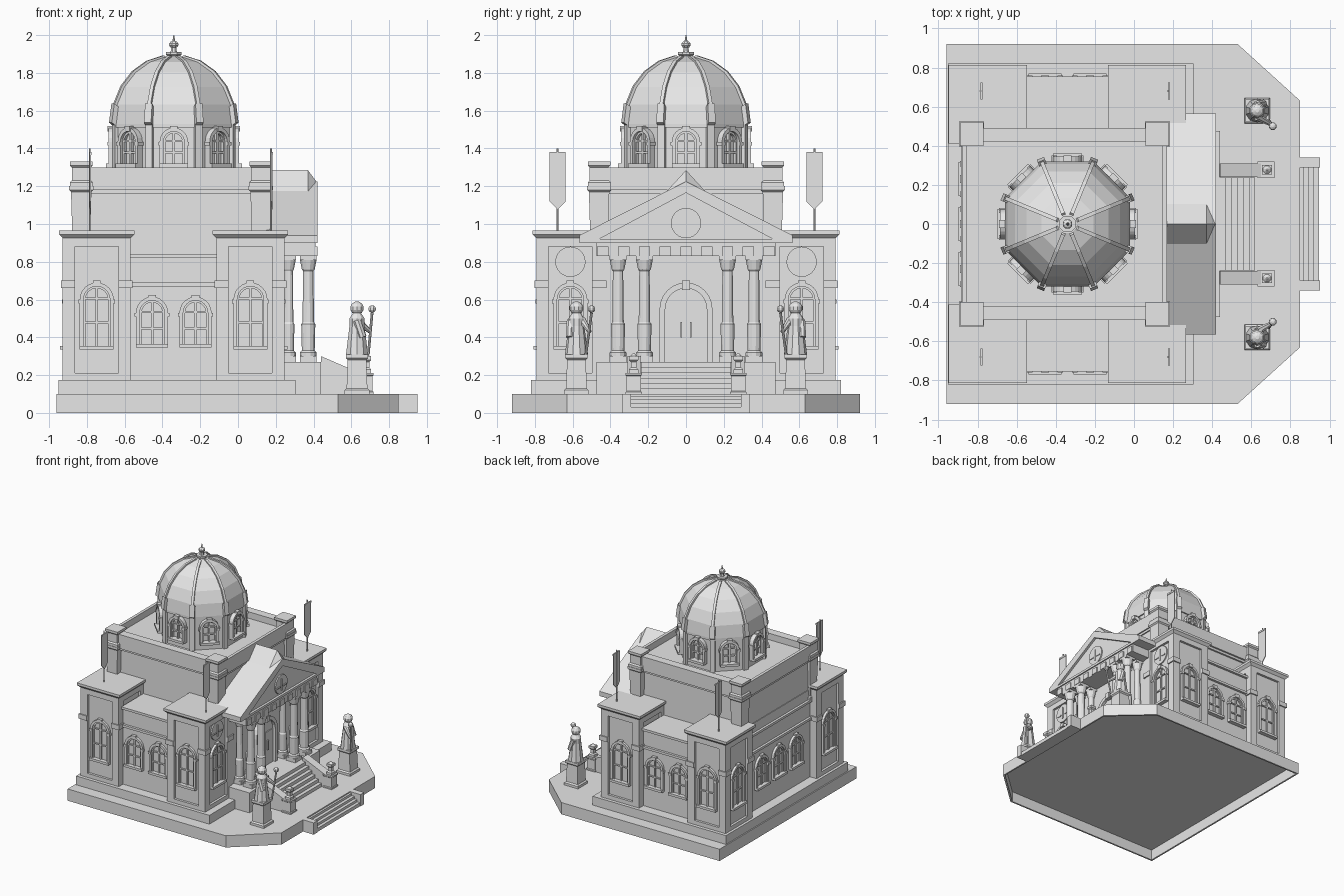
import bpy, bmesh
from math import pi, sin, cos
from mathutils import Matrix, Vector

cube = bpy.data.objects.get("Cube")
if cube:
    bpy.data.objects.remove(cube)
GREY = (.8, .8, .8, 1)
stone = bpy.data.materials.new("pale_stone")
stone.use_nodes = True
stone.diffuse_color = GREY
stone.node_tree.nodes["Principled BSDF"].inputs["Base Color"].default_value = GREY

# Shared levels and widths
TERRACE, PLINTH, FLOOR, BAND = .1, .175, .27, .68
WALL_TOP, ENTABLATURE, PEDIMENT, TOWER_TOP = .84, .83, .92, .965
CORNICE, PARAPET, DRUM_TOP, DOME_TOP = 1.18, 1.3, 1.53, 1.89
BODY_HALF, PORTICO_HALF, PORTICO_WALL, PORTICO_END = .46, .475, .24, .42
TOWER_HALF, TOWER_Y, DOME_X, DOME_R, DRUM_R = .18, .612, -.34, .32, .31
TRIM = .02
SIDES = (-1, 1)
# Profiles lie in (y, z) and are extruded along x; this frame turns them sideways
UPRIGHT = Matrix.Identity(4)
SIDEWAYS = Matrix([[0, 1, 0, 0], [1, 0, 0, 0], [0, 0, 1, 0], [0, 0, 0, 1]])

def facing(x, y, angle=0):
    return Matrix.Translation((x, y, 0)) @ Matrix.Rotation(angle, 4, 'Z')

def loft(name, loops, frame=UPRIGHT):
    """Join loops of points into one closed solid."""
    bm = bmesh.new()
    rings = [[bm.verts.new(point) for point in loop] for loop in loops]
    for low, high in zip(rings, rings[1:]):
        for i in range(len(low)):
            bm.faces.new((low[i - 1], low[i], high[i], high[i - 1]))
    bm.faces.new(rings[0])
    bm.faces.new(rings[-1])
    bm.transform(frame)
    bmesh.ops.recalc_face_normals(bm, faces=bm.faces)
    mesh = bpy.data.meshes.new(name)
    bm.to_mesh(mesh)
    bm.free()
    mesh.materials.append(stone)
    bpy.context.collection.objects.link(bpy.data.objects.new(name, mesh))

def prism(name, points, start, end, frame=UPRIGHT):
    loft(name, [[(x, y, z) for y, z in points] for x in (start, end)], frame)

def box(name, x0, x1, y0, y1, z0, z1, frame=UPRIGHT):
    prism(name, [(y0, z0), (y1, z0), (y1, z1), (y0, z1)], x0, x1, frame)

def slab(name, x0, x1, half, z0, z1, frame=UPRIGHT):
    box(name, x0, x1, -half, half, z0, z1, frame)

def lathe(name, profile, frame, sides=8):
    """Turn (flat radius, height) pairs into a regular many-sided solid."""
    turns = [(2 * i + 1) * pi / sides for i in range(sides)]
    grow = 1 / cos(pi / sides)
    loft(name, [[(r * grow * cos(t), r * grow * sin(t), z) for t in turns] for r, z in profile], frame)

def pillar(name, x, y, r, z0, z1, sides=4, taper=1, lip=.01):
    """Shaft with a moulded foot and head."""
    top = r * taper
    lathe(name, [(r + lip, z0), (r + lip, z0 + 2 * lip), (r, z0 + 3 * lip), (top, z1 - 3 * lip),
                 (top + lip, z1 - 2 * lip), (top + lip, z1)], facing(x, y), sides)

def ball(name, x, y, z, r, height, sides=8):
    steps = [pi * (i + .5) / 6 - pi / 2 for i in range(6)]
    lathe(name, [(r * cos(a), z + height * sin(a)) for a in steps], facing(x, y), sides)

def rod(name, start, end, r0, r1):
    way = Vector(end) - Vector(start)
    turn = way.to_track_quat('Z', 'Y').to_matrix().to_4x4()
    lathe(name, [(r0, 0), (r1, way.length)], Matrix.Translation(start) @ turn)

def arc(r, height, count, sweep):
    return [(r * cos(sweep * i / count), height + r * sin(sweep * i / count)) for i in range(count + 1)]

def arch(width, z0, z1):
    r = width / 2
    return [(r, z0)] + arc(r, z1 - r, 12, pi) + [(-r, z0)]

def arch_frame(name, frame, d, width, z0, z1, border, depth):
    inner = arch(width - 2 * border, z0, z1 - border)
    prism(name, arch(width, z0, z1) + inner[::-1], d, d + depth, frame)

def window(frame, d, width, z0, z1, depth=.02):
    r = width / 2
    spring, glass, front = z1 - r, d + depth / 2, d + depth + TRIM / 4
    arch_frame("window_frame", frame, d, width, z0, z1, TRIM, depth)
    arch_frame("window_sash", frame, d, width - 2 * TRIM, z0, z1 - TRIM, TRIM / 2, depth / 2)
    slab("window_mullion", d, glass, TRIM / 3, z0, z1 - TRIM, frame)
    for z in (spring, (spring + z0) / 2):
        slab("window_bar", d, glass, r - TRIM, z, z + TRIM / 2, frame)
    slab("window_sill", d, front + TRIM / 2, r, z0 - TRIM / 2, z0 + TRIM / 2, frame)
    slab("window_keystone", d, front, TRIM, z1 - TRIM, z1 + TRIM / 2, frame)
    for s in SIDES:
        box("window_impost", d, front, s * (r - TRIM), s * (r + TRIM / 3), spring - TRIM, spring, frame)

def emblem(frame, d, z):
    face = d + TRIM / 2
    relief = face + TRIM / 3
    prism("emblem_disc", arc(.08, z, 24, 2 * pi)[1:], d, face, frame)
    slab("emblem_post", face, relief, TRIM / 4, z - .05, z + .05, frame)
    for s in SIDES:
        box("emblem_pan", face, relief, s * TRIM, s * 3 * TRIM, z - TRIM, z - TRIM / 2, frame)

# Hollow terrace with clipped corners, then steps and plinth
edge = [(-.96, .92), (.53, .92), (.85, .63)]
outline = edge + [(x, -y) for x, y in edge[::-1]]
loft("terrace", [[(x * k, y * k, z) for x, y in outline] for k, z in
                 ((.985, TERRACE - TRIM / 2), (.985, 0), (1, 0), (1, TERRACE))])
for i in range(4):
    slab("terrace_step", .84, .945 - .026 * i, .29, 0, .03 + i * TRIM)
slab("plinth", -.95, .305, .82, TERRACE, PLINTH)
slab("portico_floor", .2, .44, PORTICO_HALF, TERRACE, FLOOR)
rise = (FLOOR - TERRACE) / 6
for i in range(6):
    slab("stair", .4, .62 - .03 * i, PORTICO_HALF / 2, TERRACE, TERRACE + rise * (i + 1))

# Main body, side walls and back wall
slab("main_body", -.865, PORTICO_WALL, BODY_HALF, PLINTH, PEDIMENT)
side_walls = [(facing(DOME_X, 0, s * pi / 2), .735, .23, (-.115, .115)) for s in SIDES]
back_wall = (facing(0, 0, pi), .865, .44, (-.23, 0, .23))
for frame, d, half, places in side_walls + [back_wall]:
    slab("wall", .4, d, half, PLINTH, WALL_TOP, frame)
    slab("wall_coping", .4, d + TRIM, half, WALL_TOP - TRIM, WALL_TOP, frame)
    slab("wall_band", d, d + TRIM, half, BAND - TRIM / 2, BAND + TRIM / 2, frame)
    for place in places:
        window(frame @ Matrix.Translation((0, place, 0)), d, .17, .355, .615)

def tower(x, s):
    y = s * TOWER_Y
    core, rim = TOWER_HALF - TRIM, TOWER_HALF + TRIM
    lathe("tower", [(core, PLINTH), (core, TOWER_TOP)], facing(x, y), 4)
    lathe("tower_cap", [(TOWER_HALF, TOWER_TOP - 2 * TRIM), (rim, TOWER_TOP - TRIM), (rim, TOWER_TOP)],
          facing(x, y), 4)
    # Raised border round each recessed panel
    for k in range(4):
        frame = facing(x, y, k * pi / 2)
        slab("panel_foot", core, TOWER_HALF, TOWER_HALF, PLINTH, .21, frame)
        slab("panel_head", core, TOWER_HALF, TOWER_HALF, .88, TOWER_TOP - TRIM, frame)
        for e in SIDES:
            corner, reveal = e * TOWER_HALF, e * .115
            box("panel_side", core, TOWER_HALF, reveal, corner, PLINTH, TOWER_TOP - TRIM, frame)
            box("tower_band", core, TOWER_HALF + TRIM / 2, reveal, corner + e * TRIM / 2,
                BAND - TRIM, BAND + TRIM, frame)
    for angle in (s * pi / 2, pi if x < 0 else 0):
        window(facing(x, y, angle), core, TOWER_HALF, .345, .69)
    if x > 0:
        emblem(facing(x, y), core, .8)

def banner(x, y):
    half, foot, head = .043, 1.12, 1.375
    rod("banner_pole", (x, y, TOWER_TOP), (x, y, 1.4), TRIM / 4, TRIM / 4)
    box("banner_bar", x, x + TRIM / 2, y - half, y + half, head - TRIM / 2, head + TRIM / 4)
    prism("banner_cloth", [(y - half, head), (y - half, foot), (y, foot - half), (y + half, foot),
                           (y + half, head)], x, x + TRIM / 3)

for s in SIDES:
    for tower_x, pole_x in ((-.748, -.785), (.066, .175)):
        tower(tower_x, s)
        banner(pole_x, s * .68)

# Upper block with cornice, parapet and flaring corner piers
block_back, block_front = -.86, .15
slab("upper_block", block_back, block_front, BODY_HALF, WALL_TOP, CORNICE)
for out, z0, z1 in ((TRIM / 2, CORNICE - TRIM, CORNICE), (TRIM, CORNICE, 1.245)):
    slab("cornice", block_back - out, block_front + out, BODY_HALF + 1.5 * out, z0, z1)
for s in SIDES:
    box("parapet_side", block_back - TRIM, block_front + TRIM, s * .42, s * .49, CORNICE, PARAPET)
for x, inward in ((block_back, 1), (block_front, -1)):
    slab("parapet_end", x - inward * TRIM, x + inward * TRIM / 4, .49, CORNICE, PARAPET)
    for s in SIDES:
        pier_x = x + inward * .03
        pillar("corner_pier", pier_x, s * BODY_HALF, .045, WALL_TOP, CORNICE + TRIM, taper=1.2)
        pillar("pier_cap", pier_x, s * BODY_HALF, .05, CORNICE + TRIM, PARAPET + .03)

# Drum and ribbed dome
curve = [(DOME_R * cos(i * pi / 11), DRUM_TOP + (DOME_TOP - DRUM_TOP) * sin(i * pi / 11)) for i in range(6)]
center = facing(DOME_X, 0)
lathe("drum", [(DRUM_R, CORNICE), (DRUM_R, DRUM_TOP - TRIM), (DOME_R, DRUM_TOP - TRIM), (DOME_R, DRUM_TOP)],
      center)
lathe("dome", curve, center)
ridge = 1 / cos(pi / 8)
for k in range(8):
    window(facing(DOME_X, 0, k * pi / 4), DRUM_R, .15, PARAPET + TRIM / 2, DRUM_TOP - TRIM, .035)
    frame = facing(DOME_X, 0, (k + .5) * pi / 4)
    slab("drum_pilaster", DRUM_R, DOME_R * ridge, TRIM, CORNICE, DRUM_TOP, frame)
    outer = [(r * ridge + TRIM / 2, z + TRIM / 3) for r, z in curve]
    inner = [(r * ridge - TRIM, z - TRIM) for r, z in curve]
    prism("dome_rib", outer + inner[::-1], -TRIM / 2, TRIM / 2, frame @ SIDEWAYS)
    foot = [(r + TRIM / 3, z) for r, z in outer[:2]] + inner[1::-1]
    prism("rib_foot", foot, -TRIM, TRIM, frame @ SIDEWAYS)
pillar("finial_base", DOME_X, 0, .035, DOME_TOP - TRIM, DOME_TOP + TRIM, 8, lip=TRIM / 3)
ball("finial_ball", DOME_X, 0, DOME_TOP + .06, .025, TRIM)
rod("finial_spike", (DOME_X, 0, DOME_TOP), (DOME_X, 0, 2), TRIM, TRIM / 9)

# Portico entablature, pediment and raised ridge
eave, peak, cap_half, cap_foot = .565, 1.225, .11, 1.165
slab("entablature", block_front, PORTICO_END - TRIM / 2, PORTICO_HALF, ENTABLATURE, PEDIMENT - TRIM)
slab("pediment_base", block_front, PORTICO_END, eave, PEDIMENT - TRIM, PEDIMENT)
prism("tympanum", [(-.5, PEDIMENT), (.5, PEDIMENT), (0, 1.19)], block_front, PORTICO_END - TRIM)
prism("portico_roof", [(eave, PEDIMENT), (eave, PEDIMENT + TRIM), (0, peak), (-eave, PEDIMENT + TRIM),
                       (-eave, PEDIMENT), (-BODY_HALF, PEDIMENT), (0, cap_foot), (BODY_HALF, PEDIMENT)],
      block_front, PORTICO_END)
cap = [(-cap_half, cap_foot), (0, 1.285), (cap_half, cap_foot)]
cap_ends = [[(x, y, z) for y, z in cap] for x in (block_front, PORTICO_END - .05)]
tip = [(PORTICO_END, y / 50, peak - TRIM + z / 100) for y, z in cap]
loft("roof_ridge", cap_ends + [tip])
emblem(UPRIGHT, PORTICO_END - TRIM, 1.005)
for i in range(-4, 5):
    slab("dentil", PORTICO_END - TRIM, PORTICO_END, .03, ENTABLATURE, .88, facing(0, i * .11))

# Paired columns with half-hidden pilasters behind
for y in (-.36, -.22, .22, .36):
    for name, x, r in (("column", .372, .034), ("pilaster", .268, .028)):
        wide, spot = r + TRIM / 2, facing(x, y)
        slab(name + "_foot", -wide, wide, wide, FLOOR, FLOOR + .03, spot)
        lathe(name, [(wide, FLOOR), (wide, .32), (r, .33), (r * 1.1, .47), (r * .9, .48), (r * .8, .75),
                     (r, .76), (wide, ENTABLATURE - TRIM)], spot, 12)
        slab(name + "_top", -wide, wide, wide, ENTABLATURE - TRIM, ENTABLATURE, spot)

# Arched double door
leaf = PORTICO_WALL + TRIM / 2
arch_frame("door_surround", UPRIGHT, PORTICO_WALL, .28, FLOOR, .69, .03, .035)
prism("door", arch(.22, FLOOR, .66), PORTICO_WALL, leaf)
slab("door_keystone", PORTICO_WALL, leaf + .035, TRIM, .65, .7)
for s in SIDES:
    box("door_leaf", leaf, leaf + TRIM / 3, s * .005, s * .105, FLOOR, .55)
    box("door_handle", leaf, leaf + TRIM, s * TRIM, s * TRIM * 1.5, .4, .48)

def statue(x, y, inward):
    foot, neck = .31, .53
    pillar("statue_pedestal", x, y, .055, TERRACE, foot, taper=.9)
    lathe("statue_robe", [(.058, foot), (.04, .46), (.04, .5), (TRIM, neck)], facing(x, y), 10)
    ball("statue_head", x, y, .555, .036, .035, 10)
    rod("statue_arm", (x, y + inward * .03, .49), (x + .07, y + inward * .07, .43), TRIM, TRIM / 2)
    rod("statue_sleeve", (x, y - inward * .03, .49), (x + .03, y - inward * .035, .4), TRIM, TRIM)
    staff_y = y + inward * .08
    rod("staff", (x + .06, y + inward * .05, foot), (x + .08, staff_y, neck), TRIM / 3, TRIM / 3)
    ball("staff_head", x + .08, staff_y, .55, TRIM, TRIM)

for s in SIDES:
    # Step cheeks, stair posts and lanterns
    box("terrace_cheek", .84, .95, s * .29, s * .34, 0, TERRACE)
    prism("stair_cheek", [(.43, TERRACE), (.66, TERRACE), (.66, .205), (.44, .3)], s * .24, s * .31, SIDEWAYS)
    post_y = s * .277
    pillar("stair_post", .675, post_y, .038, TERRACE, .21, lip=TRIM / 4)
    pillar("lantern", .68, post_y, .015, .21, .3)
    rod("lantern_tip", (.68, post_y, .3), (.68, post_y, .315), TRIM, TRIM / 5)
    statue(.63, s * .58, -s)
